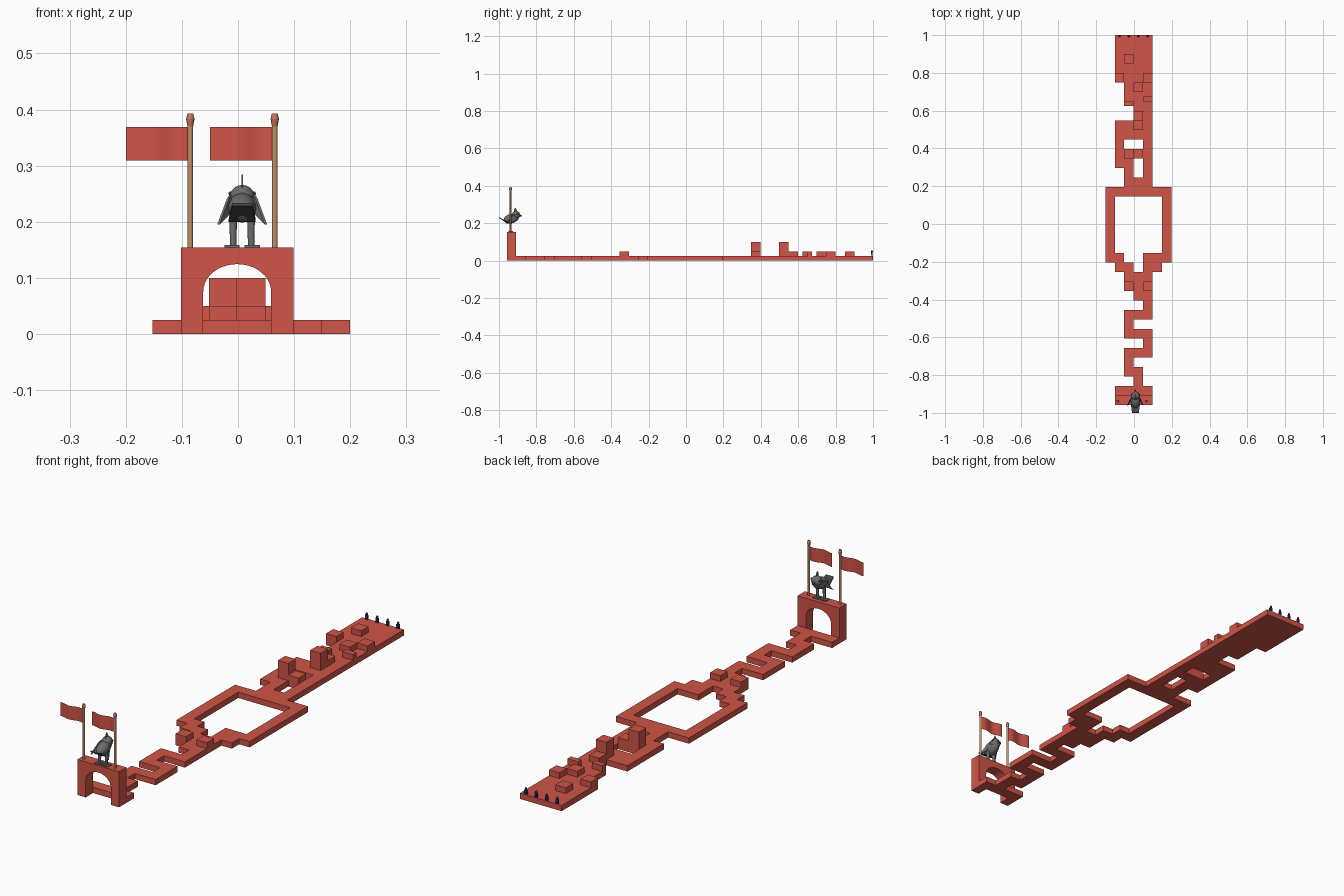
import bpy, bmesh, math
from mathutils import Matrix, Vector

if "Cube" in bpy.data.objects:
    bpy.data.objects.remove(bpy.data.objects["Cube"])

C = 0.0502            # size of one track cell
X0 = -0.0015          # x of the centre grid line
FLOOR = 0.025
TOP = 0.1545          # top of the archway
BX = 0.0075           # centre line of the bird


def material(name, rgb):
    m = bpy.data.materials.new(name)
    m.diffuse_color = (*rgb, 1)
    m.use_nodes = True
    m.node_tree.nodes["Principled BSDF"].inputs["Base Color"].default_value = m.diffuse_color
    return m


RED = material("brick red", (0.63, 0.089, 0.063))
WOOD = material("tan wood", (0.54, 0.28, 0.14))
COPPER = material("copper", (0.6, 0.17, 0.1))
GREY = material("feather grey", (0.15, 0.155, 0.155))
DARK = material("dark grey", (0.055, 0.058, 0.06))
NAVY = material("navy", (0.025, 0.032, 0.16))


def finish(name, bm, mat, smooth=None):
    bmesh.ops.recalc_face_normals(bm, faces=bm.faces)
    me = bpy.data.meshes.new(name)
    bm.to_mesh(me)
    bm.free()
    me.materials.append(mat)
    if smooth:
        for p in me.polygons:
            p.use_smooth = True
        me.set_sharp_from_angle(angle=math.radians(smooth))
    ob = bpy.data.objects.new(name, me)
    bpy.context.collection.objects.link(ob)
    return ob


def box(name, lo, hi, mat):
    bm = bmesh.new()
    lo, hi = Vector(lo), Vector(hi)
    m = Matrix.Translation((lo + hi) / 2) @ Matrix.Diagonal((*(hi - lo), 1))
    bmesh.ops.create_cube(bm, size=1, matrix=m)
    return finish(name, bm, mat)


def ellipsoid(name, loc, radii, mat, tilt=0):
    bm = bmesh.new()
    m = Matrix.Translation(loc) @ Matrix.Rotation(math.radians(tilt), 4, 'X') @ Matrix.Diagonal((*radii, 1))
    bmesh.ops.create_uvsphere(bm, u_segments=16, v_segments=10, radius=1, matrix=m)
    return finish(name, bm, mat, 40)


def cone(name, a, b, r1, r2, mat, sides=8):
    a, b = Vector(a), Vector(b)
    bm = bmesh.new()
    rot = (b - a).to_track_quat('Z', 'Y').to_matrix().to_4x4()
    bmesh.ops.create_cone(bm, cap_ends=True, segments=sides, radius1=r1, radius2=r2,
                          depth=(b - a).length, matrix=Matrix.Translation((a + b) / 2) @ rot)
    return finish(name, bm, mat, 50)


def slab(name, outline, offset, mat):
    """Extrude a flat outline by an offset vector."""
    bm = bmesh.new()
    f = bm.faces.new([bm.verts.new(p) for p in outline])
    r = bmesh.ops.extrude_face_region(bm, geom=[f], use_keep_orig=True)
    bmesh.ops.translate(bm, vec=offset, verts=[v for v in r["geom"] if isinstance(v, bmesh.types.BMVert)])
    return finish(name, bm, mat)


# Track plan, from the back row to the archway: (repeat, cells)
PLAN = [(5, ".####.."), (2, "..###.."), (2, "...##.."), (2, ".####.."), (1, ".#..#.."),
        (1, ".####.."), (1, ".##.#.."), (1, "..#.#.."), (1, "..###.."), (1, "#######"),
        (6, "#.....#"), (1, "##..###"), (1, ".##.##."), (2, "..###.."), (1, "...##.."),
        (1, "....#.."), (1, "..###.."), (1, "..#...."), (1, "..###.."), (1, "....#.."),
        (1, "..###.."), (1, "..#...."), (1, "..##..."), (1, "...#..."), (1, ".####..")]
rows = [r for n, r in PLAN for _ in range(n)]


def gx(col):
    return X0 + (col - 3) * C


def gy(row):
    return 1 - row * C


# Track floor
bm = bmesh.new()
for j, row in enumerate(rows):
    for i, ch in enumerate(row):
        if ch == "#":
            bm.faces.new([bm.verts.new((gx(i + a), gy(j + b), 0)) for a, b in ((0, 1), (1, 1), (1, 0), (0, 0))])
bmesh.ops.remove_doubles(bm, verts=bm.verts, dist=0.001)
r = bmesh.ops.extrude_face_region(bm, geom=bm.faces[:], use_keep_orig=True)
bmesh.ops.translate(bm, vec=(0, 0, FLOOR), verts=[v for v in r["geom"] if isinstance(v, bmesh.types.BMVert)])
finish("track_floor", bm, RED)

# Obstacle blocks: column, start row, end row, bottom, top
for c, r0, r1, z0, z1 in [(2, 2, 3, FLOOR, .05), (1, 4, 5, FLOOR, .05), (4, 4, 5, FLOOR, .05),
                          (3, 5, 6, FLOOR, .05), (4, 6.5, 7, FLOOR, .05), (2, 7, 7.5, 0, .05),
                          (3, 8, 9, FLOOR, .05), (3, 9, 10, FLOOR, .1), (2, 12, 13, FLOOR, .1),
                          (3, 12, 13, FLOOR, .05), (2, 26, 27, FLOOR, .05), (4, 26, 27, FLOOR, .05)]:
    box("obstacle_block", (gx(c), gy(r1), z0), (gx(c + 1), gy(r0), z1), RED)

# Archway
arc = [(X0 + .0605 * math.cos(t), .075 + .0495 * math.sin(t))
       for t in [math.pi * k / 20 for k in range(21)]]
left, right = gx(1), gx(5)
prof = [(left, 0), (left, TOP), (right, TOP), (right, 0), (X0 + .0605, 0)] + arc + [(X0 - .0605, 0)]
slab("archway", [(x, gy(39), z) for x, z in prof], (0, C, 0), RED)

# Flag poles, finials and waving flags
PY = -0.938
for px in (-0.085, 0.0655):
    cone("flag_pole", (px, PY, TOP), (px, PY, .37), .005, .005, WOOD)
    cone("finial_base", (px, PY, .367), (px, PY, .383), .0045, .0075, COPPER)
    cone("finial_tip", (px, PY, .383), (px, PY, .393), .0075, .005, COPPER)
    bm = bmesh.new()
    n, cols = 20, []
    for k in range(n + 1):
        t = k / n
        x, y = px - .004 - .111 * t, PY + .0045 * math.sin(t * 2.6 * math.pi)
        cols.append([bm.verts.new((x, y, z)) for z in (.309, .369)])
    for a, b in zip(cols, cols[1:]):
        bm.faces.new((a[0], b[0], b[1], a[1]))
    finish("flag", bm, RED, 60)

# Bird body, head, beak, crest and tail
ellipsoid("bird_body", (BX, -.934, .225), (.025, .042, .025), GREY, 14)
ellipsoid("bird_head", (BX, -.909, .243), (.0225, .022, .0225), GREY)
cone("bird_beak", (BX, -.892, .243), (BX, -.876, .238), .008, .0005, DARK)
slab("bird_crest", [(BX - .001, y, z) for y, z in ((-.922, .258), (-.918, .278), (-.911, .284), (-.898, .258))],
     (.002, 0, 0), GREY)
slab("bird_tail", [(BX + x, y, z) for x, y, z in ((-.024, -.955, .2), (.024, -.955, .2),
     (.018, -1, .228), (-.018, -1, .228))], (0, .002, .005), DARK)

# Bird wings, legs, feet and eyes
for s in (-1, 1):
    wing = [(.021, -.912, .25), (.027, -.93, .242), (.0445, -.962, .195), (.026, -.935, .213)]
    slab("bird_wing", [(BX + s * x, y, z) for x, y, z in wing], (-s * .004, 0, 0), GREY)
    lx = BX + s * .016
    cone("bird_leg", (lx, -.938, .157), (lx, -.938, .21), .006, .0065, GREY)
    box("bird_foot", (lx - .0135 + s * .002, -.95, TOP), (lx + .0135 + s * .002, -.925, TOP + .004), GREY)
    ellipsoid("bird_eye", (BX + s * .0205, -.902, .25), (.004, .004, .004), DARK)

# Row of little game pieces along the back edge
for i in range(1, 5):
    x, y = gx(i + .5), .994
    for dx in (-.004, .004):
        box("piece_leg", (x + dx - .0025, y - .003, FLOOR), (x + dx + .0025, y + .003, .034), NAVY)
    box("piece_body", (x - .006, y - .004, .034), (x + .006, y + .004, .044), NAVY)
    ellipsoid("piece_head", (x, y, .049), (.005, .005, .006), NAVY)
